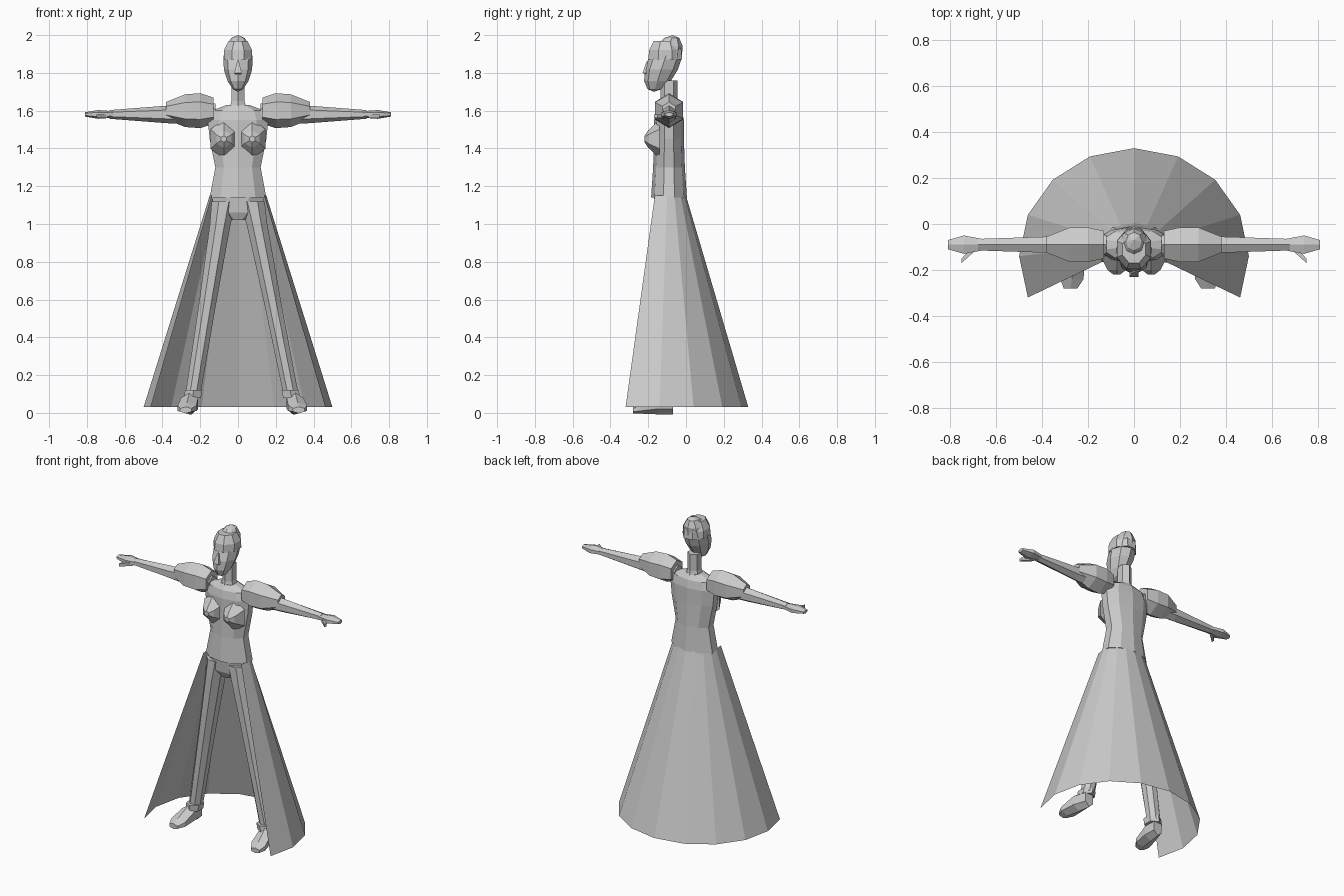
import bpy
import bmesh
from math import cos, sin, pi

cube = bpy.data.objects.get("Cube")
if cube:
    bpy.data.objects.remove(cube, do_unlink=True)

shade = (.6, .6, .6, 1)
grey = bpy.data.materials.new("plain grey")
grey.use_nodes = True
grey.diffuse_color = shade
grey.node_tree.nodes["Principled BSDF"].inputs["Base Color"].default_value = shade


def finish(name, bm):
    mesh = bpy.data.meshes.new(name)
    bm.to_mesh(mesh)
    bm.free()
    mesh.materials.append(grey)
    part = bpy.data.objects.new(name, mesh)
    bpy.context.scene.collection.objects.link(part)


def bridge(bm, lower, upper, closed=True):
    """Quads between two rows of vertices."""
    count = len(lower)
    for i in range(count if closed else count - 1):
        j = (i + 1) % count
        bm.faces.new((lower[i], lower[j], upper[j], upper[i]))


def loft(name, axis, centre, rows, sides=8):
    """Skin rings along an axis. A row is (position, half size, half size);
    centre(position, half sizes) places the ring on the other two axes."""
    bm = bmesh.new()
    rings = []
    for position, half_a, half_b in rows:
        mid_a, mid_b = centre(position, half_b)
        ring = []
        for i in range(sides):
            turn = 2 * pi * (i + .5) / sides
            reach = 1 / cos(pi / sides)
            point = [mid_a + half_a * reach * cos(turn), mid_b + half_b * reach * sin(turn)]
            point.insert(axis, position)
            ring.append(bm.verts.new(point))
        rings.append(ring)
    for lower, upper in zip(rings, rings[1:]):
        bridge(bm, lower, upper)
    bm.faces.new(rings[0])
    bm.faces.new(rings[-1])
    bmesh.ops.recalc_face_normals(bm, faces=bm.faces)
    finish(name, bm)


X, Y, Z = range(3)
hip_height = 1.15
arm_height = 1.58
body_depth = -.09

# Head: a faceted ball, narrowed at the jaw and leaning back at the crown
bm = bmesh.new()
bmesh.ops.create_uvsphere(bm, u_segments=8, v_segments=7, radius=1)
for vert in bm.verts:
    x, y, z = vert.co
    jaw = 1 + .2 * min(z, 0)
    vert.co = (.08 * x * jaw, .09 * y + .05 * z - .12, .15 * z + 1.85)
finish("head", bm)


def face_line(position, half):
    return 0, -.2


loft("nose", Z, face_line, [(1.86, .005, .01), (1.8, .02, .03), (1.79, .01, .01)], 4)
loft("lips", Z, face_line, [(1.77, .01, .005), (1.755, .02, .01), (1.74, .01, .005)], 4)
loft("hair", Z, lambda z, half: (0, -.11),
     [(1.87, .075, .09), (1.92, .075, .085), (1.97, .05, .06)])


# Neck and bodice, ending in a hem over the hips
def spine(position, half):
    return 0, body_depth


loft("neck", Z, spine, [(1.6, .05, .05), (1.65, .035, .04), (1.76, .035, .04)], 6)
loft("bodice", Z, spine,
     [(hip_height - .01, .15, .09), (1.3, .12, .08), (1.45, .15, .075),
      (1.55, .16, .075), (1.6, .14, .065), (1.63, .06, .045)], 10)
loft("pelvis", Z, spine, [(1.02, .05, .05), (1.06, .12, .07), (hip_height, .14, .08)])

for side, label in ((1, "left"), (-1, "right")):
    # The left leg stands a little wider
    splay = .2 if side > 0 else .16

    def leg_offset(height):
        return side * (.07 + splay * (hip_height - height))

    def paired(part, axis, centre, rows, sides=6):
        """A part on this side; rows along x are mirrored with it."""
        if axis == X:
            rows = [(side * x, a, b) for x, a, b in rows]
        loft(label + "_" + part, axis, centre, rows, sides)

    def arm_line(position, half):
        return body_depth, arm_height

    # Pointed bust
    paired("bust", Y, lambda y, half: (side * .075, 1.45),
           [(-.14, .07, .09), (-.2, .04, .04), (-.22, .015, .015)])

    # Arms with puffed sleeves
    paired("puff_sleeve", X, lambda x, half: (body_depth, arm_height + .02),
           [(.13, .06, .06), (.2, .075, .08), (.28, .075, .075), (.38, .035, .04)])
    paired("arm", X, arm_line, [(.12, .04, .05), (.38, .035, .04), (.68, .025, .02)])
    paired("hand", X, arm_line, [(.66, .025, .015), (.74, .04, .02), (.81, .02, .01)])
    paired("thumb", X, lambda x, half: (.59 - abs(x), arm_height - .01),
           [(.69, .015, .01), (.75, .01, .01)], 4)

    # Legs
    paired("leg", Z, lambda z, half: (leg_offset(z), body_depth - .01),
           [(1.12, .065, .07), (1, .055, .07), (.55, .045, .055), (.1, .04, .04)], 8)

    # Shoes resting on the floor, toes turned outward
    paired("shoe", Y, lambda y, half: (leg_offset(0) - side * (.02 + .15 * y), half),
           [(-.28, .03, .015), (-.24, .05, .025), (-.15, .045, .05), (-.07, .03, .05)])
    paired("ankle_cuff", Z, lambda z, half: (leg_offset(z), body_depth - .02),
           [(.08, .045, .05), (.12, .045, .05)])

# Long skirt: a flared sheet of flat panels, open at the front
bm = bmesh.new()
panels = 10
waist, hem = [], []
for i in range(panels + 1):
    turn = pi * (i - 1) / (panels - 2)
    front_edge = i in (0, panels)
    waist_depth = -.165 if front_edge else .1 * sin(turn) - .1
    waist.append(bm.verts.new((.15 * cos(turn), waist_depth, hip_height)))
    hem.append(bm.verts.new((.5 * cos(turn), .47 * sin(turn) - .14, .03)))
bridge(bm, hem, waist, closed=False)
finish("skirt", bm)
